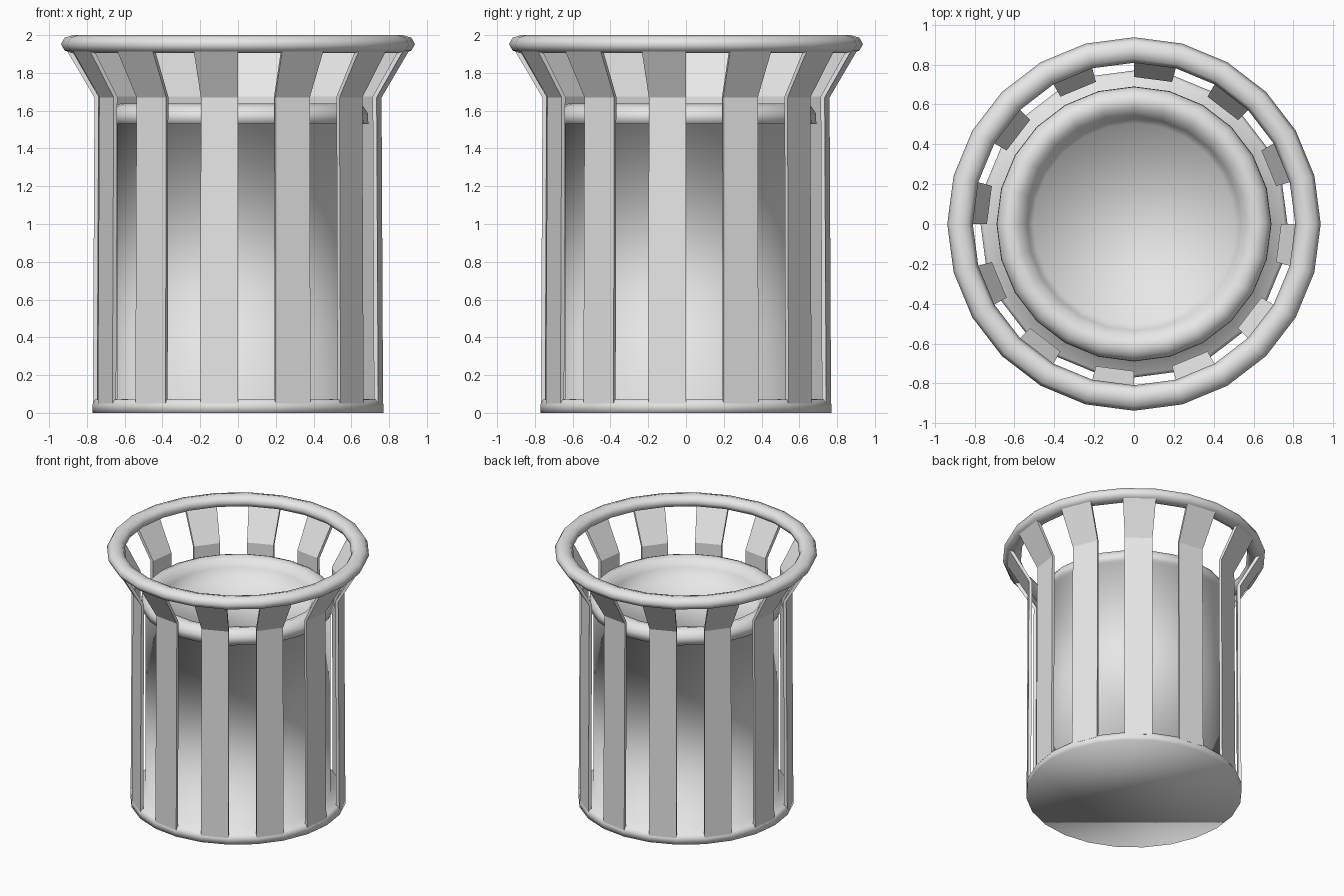
import bpy, bmesh, math

if "Cube" in bpy.data.objects:
    bpy.data.objects.remove(bpy.data.objects["Cube"])

SIDES = 24

grey = bpy.data.materials.new("light_grey")
grey.diffuse_color = (0.8, 0.8, 0.8, 1)
grey.use_nodes = True
grey.node_tree.nodes["Principled BSDF"].inputs["Base Color"].default_value = grey.diffuse_color


def finish(name, bm, smooth):
    bmesh.ops.recalc_face_normals(bm, faces=bm.faces)
    me = bpy.data.meshes.new(name)
    for f in bm.faces:
        f.smooth = smooth
    bm.to_mesh(me)
    bm.free()
    me.materials.append(grey)
    ob = bpy.data.objects.new(name, me)
    bpy.context.collection.objects.link(ob)
    return ob


def point(r, z, k):
    a = math.radians(15 * k)
    return (r * math.cos(a), r * math.sin(a), z)


def lathe(name, profile, closed):
    """Spin an (r, z) profile; open profiles get flat end caps."""
    bm = bmesh.new()
    rings = [[bm.verts.new(point(r, z, k)) for k in range(SIDES)] for r, z in profile]
    pairs = list(zip(rings, rings[1:]))
    if closed:
        pairs.append((rings[-1], rings[0]))
    for lo, hi in pairs:
        for k in range(SIDES):
            n = (k + 1) % SIDES
            bm.faces.new((lo[k], lo[n], hi[n], hi[k]))
    if not closed:
        bm.faces.new(rings[0][::-1])
        bm.faces.new(rings[-1])
    return finish(name, bm, True)


# Base plate, inner can and rolled lid with a sunken centre
lathe("base_and_inner_can", [
    (0.77, 0.0), (0.77, 0.045), (0.755, 0.07), (0.66, 0.075),
    (0.66, 1.53), (0.69, 1.53), (0.688, 1.585), (0.665, 1.62),
    (0.625, 1.637), (0.58, 1.625), (0.535, 1.575), (0.505, 1.49)], False)

# Thick top rim
lathe("top_rim", [
    (0.873 + 0.064 * math.cos(math.tau * i / 8),
     1.952 + 0.048 * math.sin(math.tau * i / 8)) for i in range(8)], True)

# Twelve slats, one on every other side, flared outward at the top
bm = bmesh.new()
outer = [(0.768, 0.05), (0.76, 1.67), (0.91, 1.925)]
inner = [(0.745, 0.05), (0.738, 1.675), (0.885, 1.93)]
loop = outer + inner[::-1]
for k in range(1, SIDES, 2):
    a = [bm.verts.new(point(r, z, k)) for r, z in loop]
    b = [bm.verts.new(point(r, z, k + 1)) for r, z in loop]
    for i in range(6):
        j = (i + 1) % 6
        bm.faces.new((a[i], b[i], b[j], a[j]))
    for s in (a, b):
        bm.faces.new((s[0], s[1], s[4], s[5]))
        bm.faces.new((s[1], s[2], s[3], s[4]))
finish("slats", bm, False)
